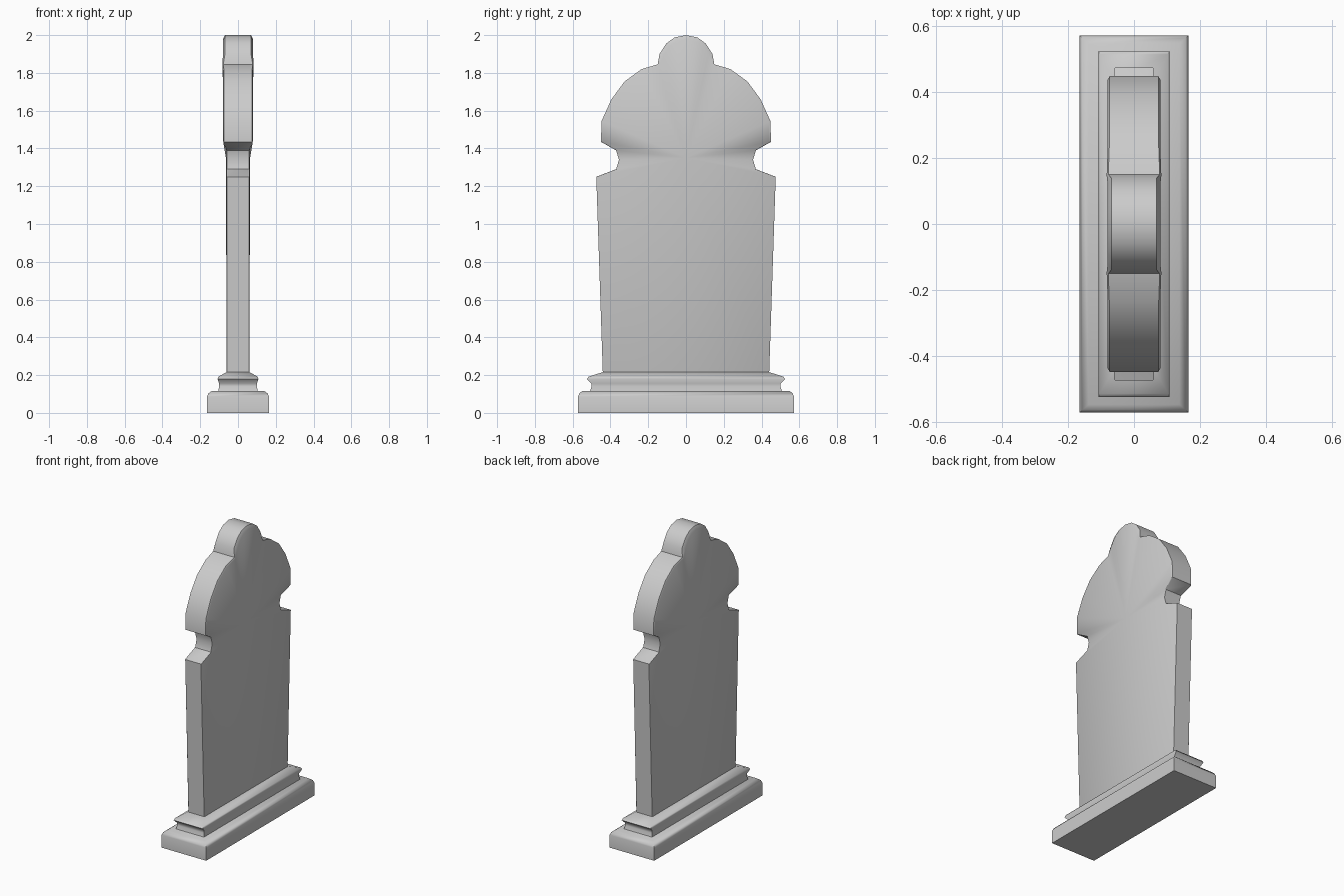
import bpy, bmesh, math
from mathutils import Vector

cube = bpy.data.objects.get("Cube")
if cube:
    bpy.data.objects.remove(cube, do_unlink=True)

stone = bpy.data.materials.new("grey stone")
stone.use_nodes = True
GREY = (0.6, 0.6, 0.6, 1)
stone.diffuse_color = GREY
stone.node_tree.nodes["Principled BSDF"].inputs["Base Color"].default_value = GREY


def finish(bm, name, angle):
    bmesh.ops.recalc_face_normals(bm, faces=bm.faces)
    mesh = bpy.data.meshes.new(name)
    bm.to_mesh(mesh)
    bm.free()
    mesh.materials.append(stone)
    obj = bpy.data.objects.new(name, mesh)
    bpy.context.collection.objects.link(obj)
    bpy.ops.object.select_all(action='DESELECT')
    obj.select_set(True)
    bpy.context.view_layer.objects.active = obj
    bpy.ops.object.shade_smooth_by_angle(angle=math.radians(angle))
    return obj


def bridge(bm, a, b):
    for i in range(len(a)):
        j = (i + 1) % len(a)
        bm.faces.new((a[i], a[j], b[j], b[i]))


def rect_loft(name, levels):
    """Stack of rectangles given as half depth x, half width y, height z."""
    bm = bmesh.new()
    rings = [[bm.verts.new((sx * x, sy * y, z))
              for sx, sy in ((1, 1), (-1, 1), (-1, -1), (1, -1))]
             for x, y, z in levels]
    for a, b in zip(rings, rings[1:]):
        bridge(bm, a, b)
    bm.faces.new(rings[0])
    bm.faces.new(rings[-1])
    return finish(bm, name, 60)


# Stepped foot
rect_loft("plinth", [(.165, .572, 0), (.165, .572, .085),
                     (.157, .565, .103), (.138, .548, .117)])
rect_loft("collar", [(.105, .51, .11), (.1, .5, .14), (.1, .5, .155),
                     (.108, .525, .18), (.104, .515, .192), (.06, .44, .216)])

# Headstone half outline: y, z, half thickness, rim inset
half = [(.44, .2, .06, .004), (.475, 1.25, .06, .004),
        (.37, 1.29, .06, .004), (.355, 1.34, .06, .004), (.37, 1.39, .06, .004),
        (.45, 1.435, .078, .01), (.447, 1.545, .08, .01), (.395, 1.66, .08, .01),
        (.325, 1.755, .08, .01), (.235, 1.82, .08, .01), (.15, 1.845, .083, .01),
        (.14, 1.9, .08, .022), (.105, 1.955, .08, .022), (.06, 1.988, .08, .022),
        (0, 2, .08, .022)]
outline = half + [(-y, z, t, d) for y, z, t, d in reversed(half[:-1])]

bm = bmesh.new()
hub = Vector((0, 1.35))
edges = {}
for side in (1, -1):
    outer, inner = [], []
    for y, z, t, d in outline:
        outer.append(bm.verts.new((side * (t - d * .5), y, z)))
        # The crown rim shrinks about its own middle
        target = Vector((0, 1.85)) if d > .02 else hub
        p = Vector((y, z))
        p += (target - p).normalized() * d
        inner.append(bm.verts.new((side * t, p.x, p.y)))
    bridge(bm, outer, inner)
    # Broad face, slightly dished toward its middle
    middle = bm.verts.new((side * .064, hub.x, hub.y))
    for i in range(len(inner)):
        bm.faces.new((inner[i], inner[(i + 1) % len(inner)], middle))
    edges[side] = outer
bridge(bm, edges[1], edges[-1])
finish(bm, "headstone", 38)
